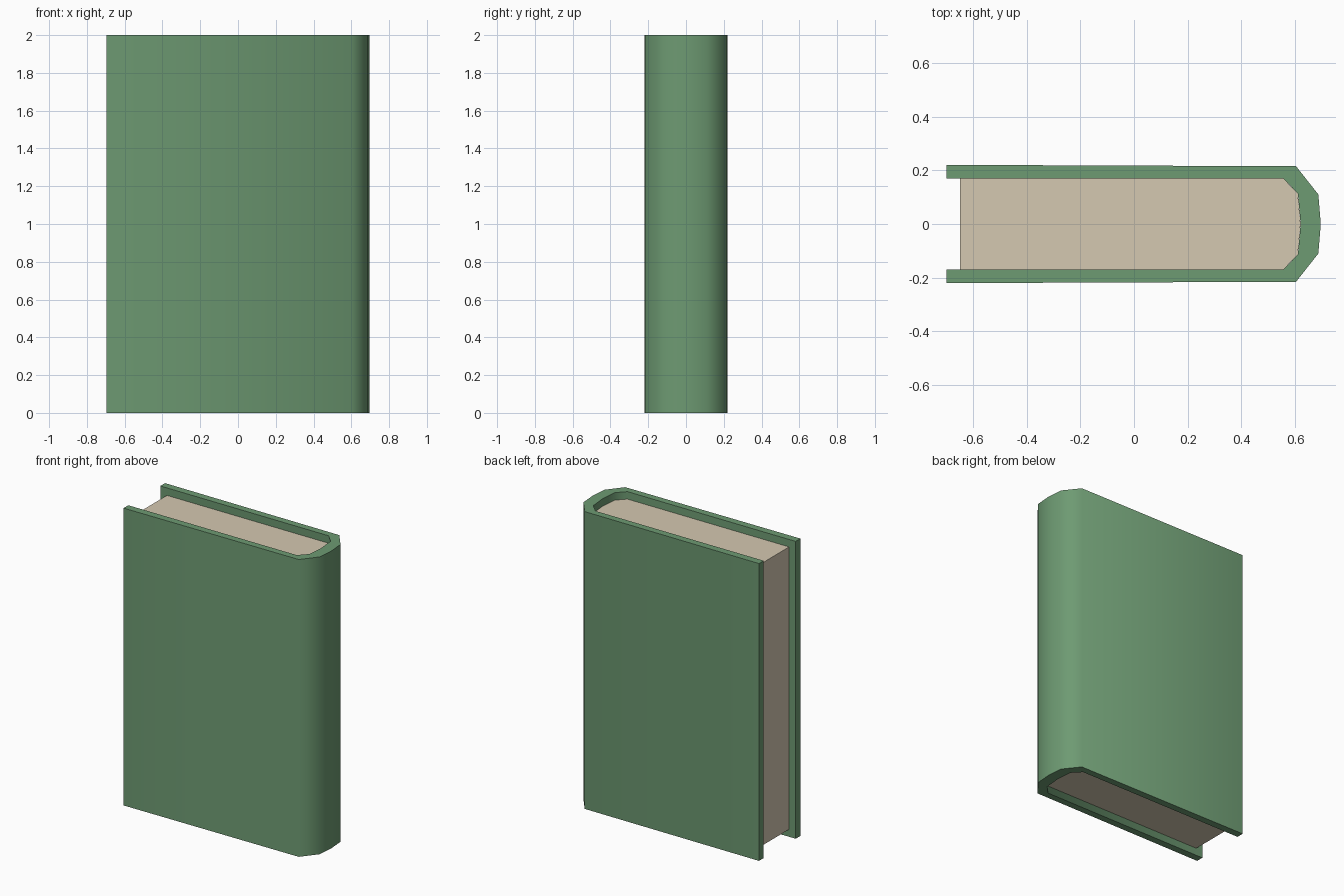
import bpy, bmesh, math

if "Cube" in bpy.data.objects:
    bpy.data.objects.remove(bpy.data.objects["Cube"])


def material(name, rgb):
    m = bpy.data.materials.new(name)
    m.diffuse_color = (*rgb, 1.0)
    m.use_nodes = True
    m.node_tree.nodes["Principled BSDF"].inputs["Base Color"].default_value = m.diffuse_color
    return m


def extrude_profile(name, points, z0, z1, mat):
    """Extrude a closed xy outline from z0 to z1."""
    bm = bmesh.new()
    base = bm.faces.new([bm.verts.new((x, y, z0)) for x, y in points])
    top = bmesh.ops.extrude_face_region(bm, geom=[base], use_keep_orig=True)
    verts = [g for g in top["geom"] if isinstance(g, bmesh.types.BMVert)]
    bmesh.ops.translate(bm, verts=verts, vec=(0, 0, z1 - z0))
    bmesh.ops.recalc_face_normals(bm, faces=bm.faces)
    mesh = bpy.data.meshes.new(name)
    bm.to_mesh(mesh)
    bm.free()
    obj = bpy.data.objects.new(name, mesh)
    bpy.context.collection.objects.link(obj)
    mesh.materials.append(mat)
    bpy.ops.object.select_all(action='DESELECT')
    obj.select_set(True)
    bpy.context.view_layer.objects.active = obj
    bpy.ops.object.shade_smooth_by_angle(angle=math.radians(55))
    return obj


def mirrored(half):
    """Complete a half outline (y >= 0, ending at y = 0) across the x axis."""
    return half + [(x, -y) for x, y in reversed(half[:-1])]


green = material("cover green", (0.155, 0.325, 0.170))
cream = material("page cream", (0.66, 0.58, 0.44))

# Cover: two boards joined by a faceted, rounded spine
outer = mirrored([(-0.697, 0.22), (0.603, 0.215), (0.686, 0.11), (0.695, 0.0)])
inner = mirrored([(-0.697, 0.17), (0.555, 0.17), (0.61, 0.113), (0.62, 0.0)])
extrude_profile("cover", outer + inner[::-1], 0.0, 2.0, green)

# Page block: fills the cover, inset at the three open edges
pages = mirrored([(-0.648, 0.1695), (0.555, 0.1695), (0.6095, 0.1128), (0.6195, 0.0)])
extrude_profile("pages", pages, 0.05, 1.95, cream)
